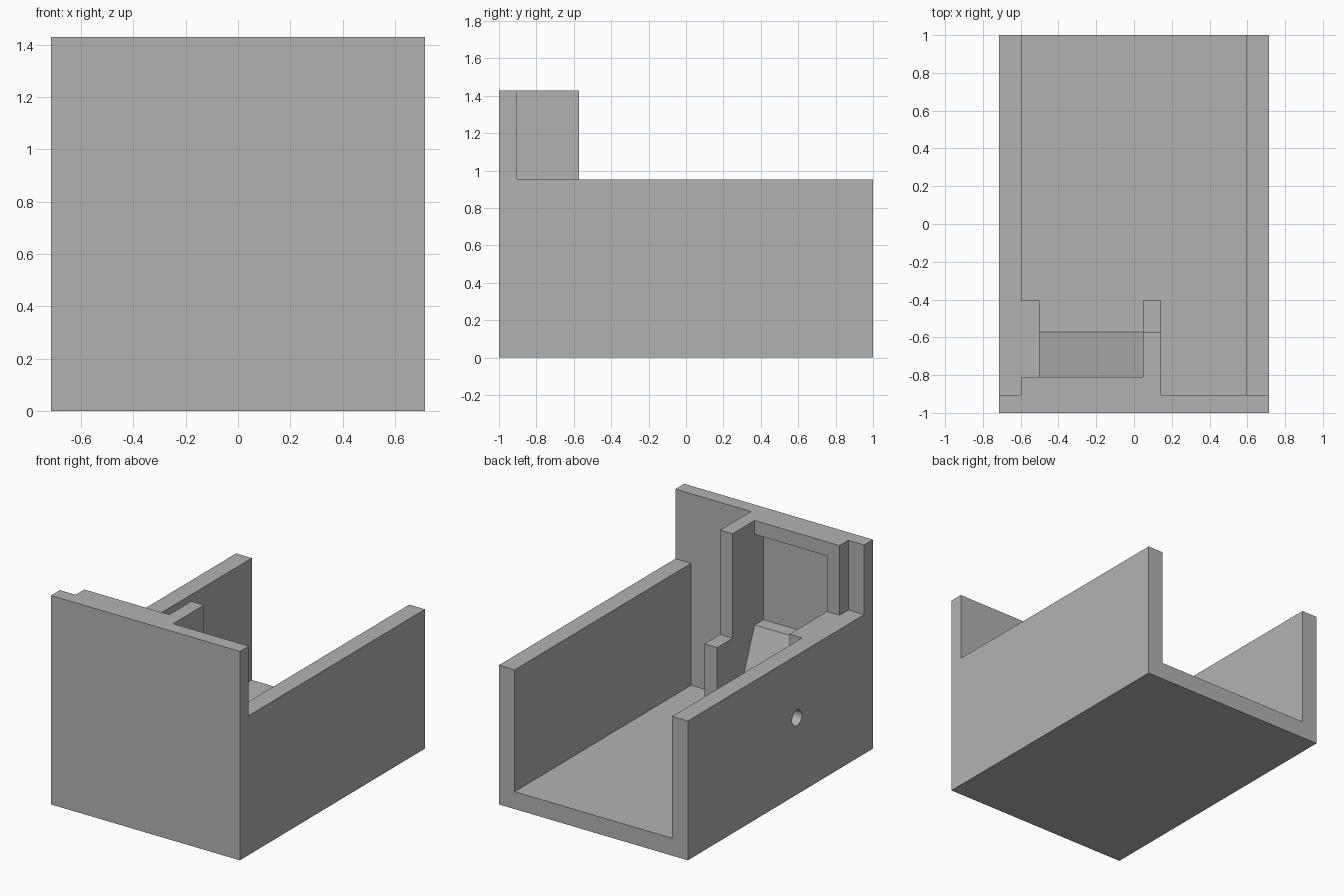
import bpy
import bmesh
import math
from mathutils import Matrix

cube = bpy.data.objects.get("Cube")
if cube:
    bpy.data.objects.remove(cube, do_unlink=True)

U = 1 / 42  # design module: the body is 84 modules long

grey = bpy.data.materials.new("plain_grey")
grey.use_nodes = True
GREY = (0.45, 0.45, 0.45, 1)
grey.diffuse_color = GREY
grey.node_tree.nodes["Principled BSDF"].inputs["Base Color"].default_value = GREY


def link(name, bm):
    bmesh.ops.recalc_face_normals(bm, faces=bm.faces)
    mesh = bpy.data.meshes.new(name)
    bm.to_mesh(mesh)
    bm.free()
    mesh.materials.append(grey)
    obj = bpy.data.objects.new(name, mesh)
    bpy.context.scene.collection.objects.link(obj)
    return obj


def prism(name, x0, x1, profile):
    """Extrude a (y, z) profile from x0 to x1, all in modules."""
    bm = bmesh.new()
    face = bm.faces.new([bm.verts.new((x0 * U, y * U, z * U)) for y, z in profile])
    new = bmesh.ops.extrude_face_region(bm, geom=[face])["geom"]
    verts = [v for v in new if isinstance(v, bmesh.types.BMVert)]
    bmesh.ops.translate(bm, verts=verts, vec=((x1 - x0) * U, 0, 0))
    return link(name, bm)


def block(name, x0, x1, y0, y1, z0, z1):
    return prism(name, x0, x1, [(y0, z0), (y1, z0), (y1, z1), (y0, z1)])


# Outer tray: floor, tall front panel and two lower side walls
body = block("holder_body", -30, 30, -42, 42, 0, 5)
parts = [
    block("front_panel", -30, 30, -42, -38, 0, 60),
    block("left_wall", 25, 30, -42, 42, 0, 40),
    block("right_wall", -30, -25, -42, 42, 0, 40),
    # Pocket behind the front panel: post, side rail and lintel
    block("pocket_post", -25, -21, -40, -34, 2, 60),
    block("pocket_rail", -27, -21, -40, -17, 2, 40),
    block("pocket_lintel", -25, 6, -40, -34, 56, 60),
    # Stepped divider and steep ramp with a ledge
    prism("pocket_divider", 2, 6,
          [(-40, 2), (-17, 2), (-17, 30), (-24, 30), (-24, 60), (-40, 60)]),
    prism("pocket_ramp", -22, 3,
          [(-40, 2), (-24, 2), (-24, 5), (-34, 30), (-40, 30)]),
]

# Round cable hole through the right wall
bm = bmesh.new()
bmesh.ops.create_cone(
    bm, cap_ends=True, segments=32, radius1=2.2 * U, radius2=2.2 * U, depth=10 * U,
    matrix=Matrix.Translation((-27.5 * U, -7.5 * U, 22 * U))
    @ Matrix.Rotation(math.pi / 2, 4, "Y"))
hole = link("cable_hole_cutter", bm)

# Fuse the parts into one solid and cut the hole
for part in parts + [hole]:
    part.hide_render = True
    mod = body.modifiers.new(part.name, "BOOLEAN")
    mod.operation = "DIFFERENCE" if part is hole else "UNION"
    mod.solver = "EXACT"
    mod.object = part
depsgraph = bpy.context.evaluated_depsgraph_get()
solid = bpy.data.meshes.new_from_object(body.evaluated_get(depsgraph))
body.modifiers.clear()
body.data = solid
for part in parts + [hole]:
    bpy.data.objects.remove(part, do_unlink=True)

# Merge flat regions into clean faces
bm = bmesh.new()
bm.from_mesh(solid)
bmesh.ops.remove_doubles(bm, verts=bm.verts, dist=0.0001)
bmesh.ops.dissolve_limit(bm, angle_limit=0.01, verts=bm.verts, edges=bm.edges)
bm.to_mesh(solid)
bm.free()

# Smooth the bore, keep every corner sharp
bpy.ops.object.select_all(action="DESELECT")
body.select_set(True)
bpy.context.view_layer.objects.active = body
bpy.ops.object.shade_smooth_by_angle(angle=math.radians(30))
